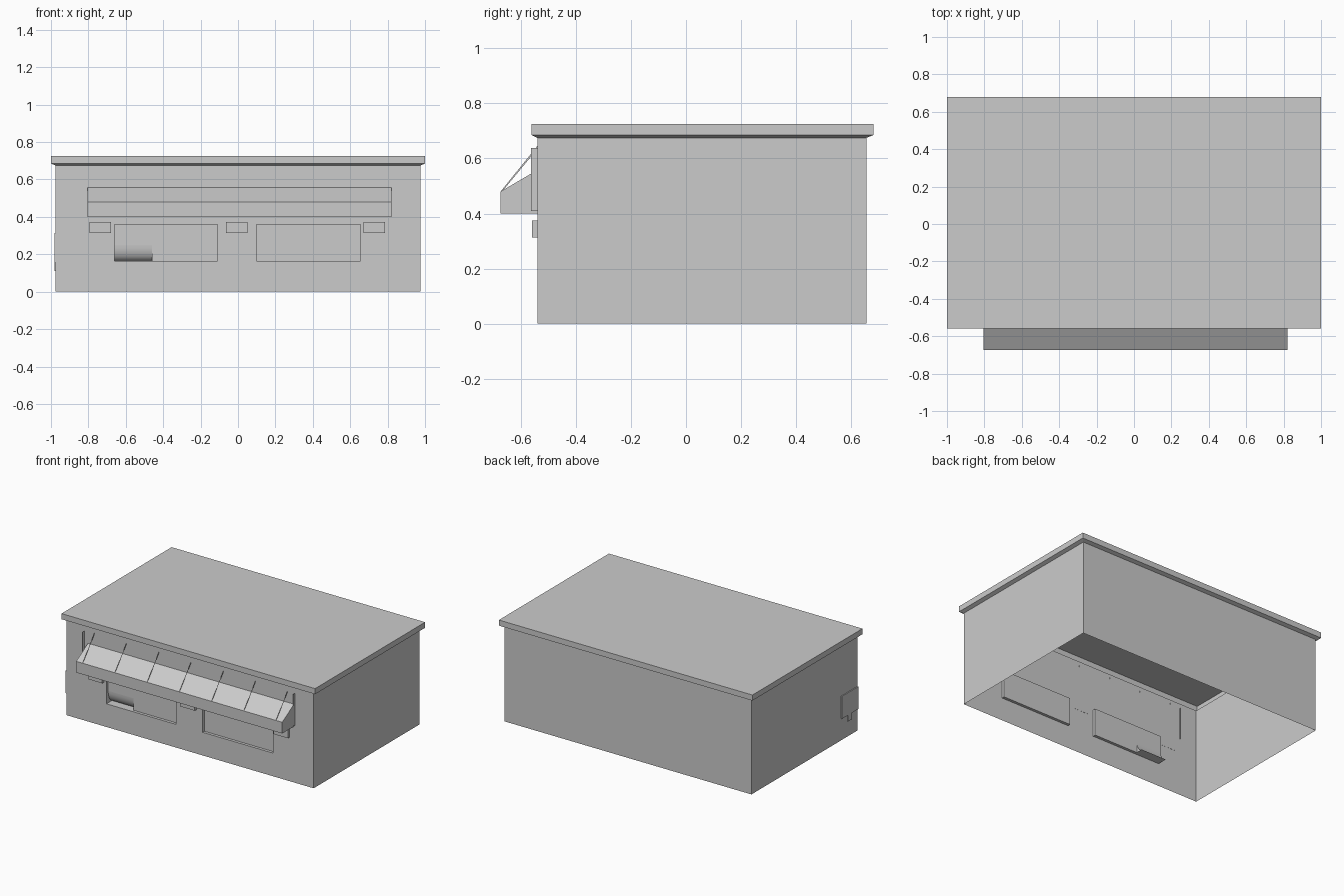
import bpy, bmesh, math

if "Cube" in bpy.data.objects:
    bpy.data.objects.remove(bpy.data.objects["Cube"])

W, Y0, Y1, H = 0.975, -0.54, 0.655, 0.675   # wall half width, front, back, height
PANE_Y = -0.52                              # recessed window plane
WIN_Z = (0.165, 0.36)
WINDOWS = [(-0.66, -0.11), (0.10, 0.655)]


def make(name, faces, smooth=False):
    """Object from a list of polygons (lists of points)."""
    bm = bmesh.new()
    for f in faces:
        bm.faces.new([bm.verts.new(p) for p in f])
    bmesh.ops.remove_doubles(bm, verts=bm.verts, dist=1e-5)
    for f in bm.faces:
        f.smooth = smooth
    me = bpy.data.meshes.new(name)
    bm.to_mesh(me)
    bm.free()
    ob = bpy.data.objects.new(name, me)
    bpy.context.collection.objects.link(ob)
    return ob


def sheet(y, xs, zs, skip=()):
    """Front-facing grid of quads with some cells left open."""
    return [[(xs[i], y, zs[k]), (xs[i + 1], y, zs[k]),
             (xs[i + 1], y, zs[k + 1]), (xs[i], y, zs[k + 1])]
            for i in range(len(xs) - 1) for k in range(len(zs) - 1)
            if (i, k) not in skip]


def band(a, b, closed=True):
    """Quads joining two matching point loops."""
    n = len(a)
    return [[a[i], a[(i + 1) % n], b[(i + 1) % n], b[i]]
            for i in range(n if closed else n - 1)]


def rect(w, y0, y1, z):
    return [(w, y0, z), (w, y1, z), (-w, y1, z), (-w, y0, z)]


def prism(name, profile, x0, x1):
    """Closed extrusion along x of a (y, z) profile."""
    a = [(x0, y, z) for y, z in profile]
    b = [(x1, y, z) for y, z in profile]
    ob = make(name, band(a, b) + [a[::-1], b])
    bm = bmesh.new()
    bm.from_mesh(ob.data)
    bmesh.ops.recalc_face_normals(bm, faces=bm.faces)
    bm.to_mesh(ob.data)
    bm.free()
    return ob


def box(name, x0, x1, y0, y1, z0, z1):
    return prism(name, [(y0, z0), (y1, z0), (y1, z1), (y0, z1)], x0, x1)


# Walls: open shell, front has two window openings
front_xs = [-W, *WINDOWS[0], *WINDOWS[1], W]
walls = band(rect(W, Y0, Y1, 0), rect(W, Y0, Y1, H), closed=False)
walls += sheet(Y0, front_xs, [0, *WIN_Z, H], {(1, 1), (3, 1)})
make("walls", walls)

# Recessed windows; the left one leaves a corner open for the tray
for n, (x0, x1) in enumerate(WINDOWS):
    z0, z1 = WIN_Z
    ring = [(x0, z0), (x1, z0), (x1, z1), (x0, z1)]
    reveal = band([(x, Y0, z) for x, z in ring], [(x, PANE_Y, z) for x, z in ring])
    if n == 0:
        pane = sheet(PANE_Y, [x0, -0.46, x1], [z0, 0.25, z1], {(0, 0)})
    else:
        pane = sheet(PANE_Y, [x0, x1], [z0, z1])
    make(("left", "right")[n] + "_window", reveal + pane)

# Curved tray in the corner of the left window
arc = [(PANE_Y + 0.05 * (1 - math.cos(t)), 0.25 - 0.085 * math.sin(t))
       for t in (math.pi / 2 * i / 8 for i in range(9))]
a = [(-0.66, y, z) for y, z in arc]
b = [(-0.46, y, z) for y, z in arc]
make("tray_curve", band(b, a, closed=False), smooth=True)
sill = [(-0.66, PANE_Y, 0.165), (-0.46, PANE_Y, 0.165)]
make("tray_ends", [[sill[0]] + a, [sill[1]] + b[::-1],
                   [sill[0], sill[1], b[-1], a[-1]]])

# Roof: hollow slab with a chamfered lower edge
loops = [rect(W, Y0, Y1, H), rect(1, -0.56, 0.68, 0.685), rect(1, -0.56, 0.68, 0.725)]
make("roof", band(loops[0], loops[1]) + band(loops[1], loops[2]) + [loops[2]])

# Awning with sloped top
prism("awning", [(-0.673, 0.40), (Y0, 0.40), (Y0, 0.558), (-0.673, 0.48)], -0.805, 0.82)

# Thin flat stays holding the awning
for i in range(7):
    x = -0.755 + i * 0.2542
    make(f"awning_stay_{i + 1}", [[(x, -0.673, 0.48), (x, -0.664, 0.484),
                                   (x, -0.535, 0.640), (x, -0.535, 0.651)]])

# Flat upright rails beside the awning
for side, x in (("left", -0.833), ("right", 0.827)):
    make(side + "_rail", [[(x, -0.562, 0.41), (x, -0.53, 0.41),
                           (x, -0.53, 0.638), (x, -0.562, 0.638)]])

# Small lamp blocks under the awning
for i, (x0, x1) in enumerate([(-0.793, -0.68), (-0.065, 0.05), (0.672, 0.785)]):
    box(f"lamp_block_{i + 1}", x0, x1, -0.559, -0.539, 0.313, 0.374)

# Meter box with a short pipe on the left wall
box("meter_box", -0.982, -W, Y0, -0.355, 0.155, 0.315)
box("meter_pipe", -0.982, -W, -0.47, -0.425, 0.11, 0.155)
